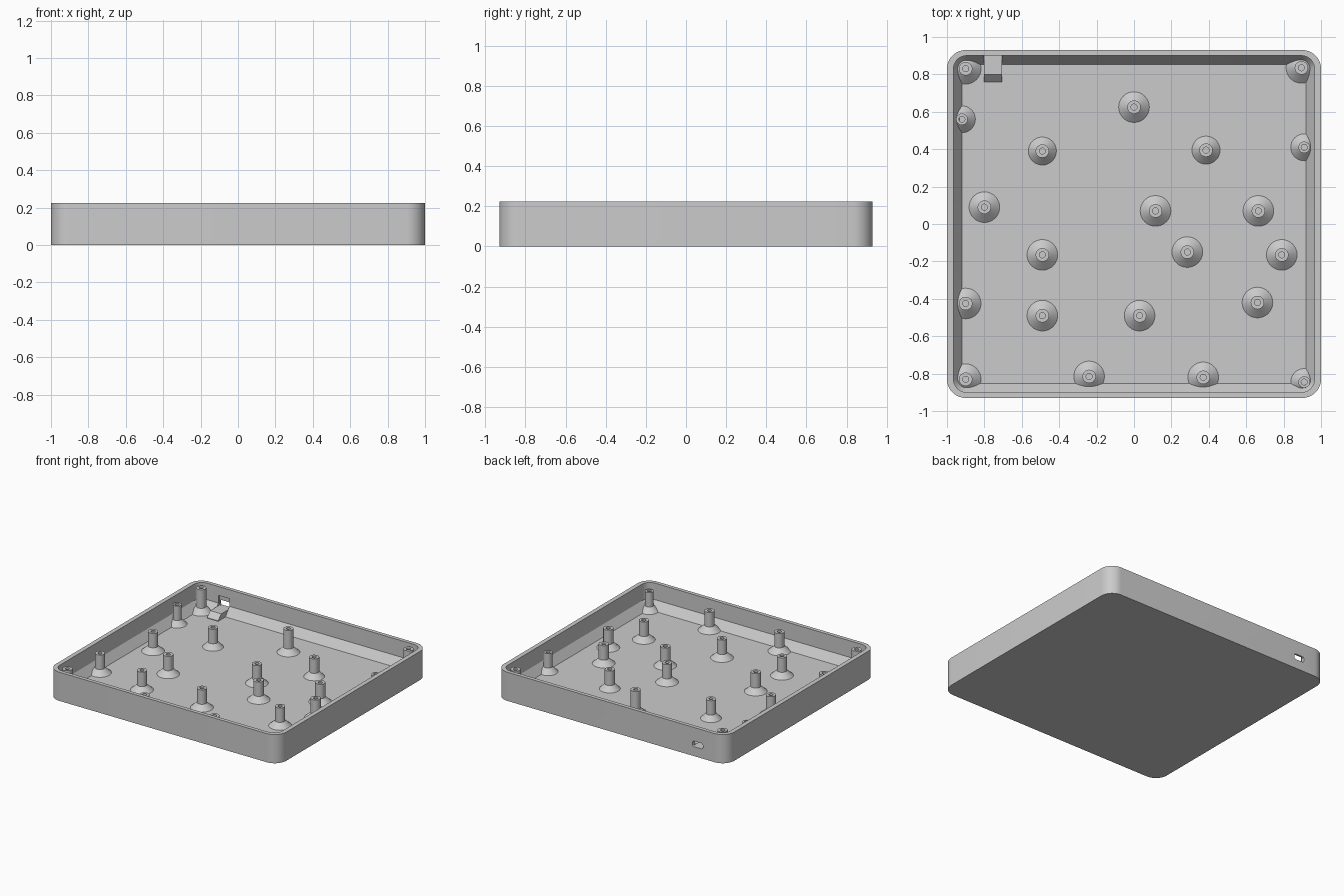
import bpy, bmesh
from math import sin, cos, pi

old = bpy.data.objects.get("Cube")
if old:
    bpy.data.objects.remove(old, do_unlink=True)

grey = bpy.data.materials.new("plain_grey")
grey.use_nodes = True
colour = (0.6, 0.6, 0.6, 1)
grey.diffuse_color = colour
grey.node_tree.nodes["Principled BSDF"].inputs["Base Color"].default_value = colour

FLOOR = 0.03
RIM = 0.225


def finish(bm, name, smooth=True):
    bmesh.ops.recalc_face_normals(bm, faces=bm.faces)
    mesh = bpy.data.meshes.new(name)
    bm.to_mesh(mesh)
    bm.free()
    mesh.materials.append(grey)
    obj = bpy.data.objects.new(name, mesh)
    bpy.context.collection.objects.link(obj)
    if smooth:
        smooth_sharp(obj)
    return obj


def smooth_sharp(obj):
    bpy.ops.object.select_all(action='DESELECT')
    obj.select_set(True)
    bpy.context.view_layer.objects.active = obj
    bpy.ops.object.shade_smooth_by_angle(angle=pi / 6)


def loft(name, rings, smooth=True):
    """Skin a stack of equal point rings and cap both ends."""
    bm = bmesh.new()
    loops = [[bm.verts.new(p) for p in ring] for ring in rings]
    n = len(loops[0])
    for a, b in zip(loops, loops[1:]):
        for i in range(n):
            j = (i + 1) % n
            bm.faces.new((a[i], a[j], b[j], b[i]))
    bm.faces.new(loops[0])
    bm.faces.new(loops[-1])
    return finish(bm, name, smooth)


def rounded_ring(hx, hy, r, z, cx=0, steps=10):
    pts = []
    for q, (sx, sy) in enumerate([(1, 1), (-1, 1), (-1, -1), (1, -1)]):
        for k in range(steps + 1):
            a = (q + k / steps) * pi / 2
            pts.append((cx + sx * (hx - r) + r * cos(a), sy * (hy - r) + r * sin(a), z))
    return pts


def circle(x, y, r, z, n=32):
    return [(x + r * cos(2 * pi * i / n), y + r * sin(2 * pi * i / n), z) for i in range(n)]


def prism(name, x0, x1, profile):
    """Extrude a (y, z) profile along x."""
    return loft(name, [[(x, y, z) for y, z in profile] for x in (x0, x1)], False)


# Tray with sloped skirt around the floor
tray = loft("tray", [
    rounded_ring(1, 0.93, 0.1, 0),
    rounded_ring(1, 0.93, 0.1, RIM),
    rounded_ring(0.965, 0.9, 0.07, RIM),
    rounded_ring(0.965, 0.9, 0.07, 0.095),
    rounded_ring(0.92, 0.852, 0.03, FLOOR),
])

# Port: thinned pocket inside the back wall, then a rounded slot through it
PORT_X = -0.753
pocket = prism("pocket_cutter", PORT_X - 0.048, PORT_X + 0.048,
               [(0.84, 0.074), (0.915, 0.074), (0.915, 0.155), (0.84, 0.155)])
slot = loft("slot_cutter", [
    [(x, y, z + 0.096) for x, z, _ in rounded_ring(0.045, 0.022, 0.015, 0, PORT_X, 5)]
    for y in (0.87, 1.0)], False)
for cutter in (pocket, slot):
    cutter.hide_render = True
    mod = tray.modifiers.new(cutter.name, 'BOOLEAN')
    mod.operation = 'DIFFERENCE'
    mod.solver = 'EXACT'
    mod.object = cutter
graph = bpy.context.evaluated_depsgraph_get()
cut_mesh = bpy.data.meshes.new_from_object(tray.evaluated_get(graph))
tray.modifiers.clear()
tray.data = cut_mesh
for cutter in (pocket, slot):
    bpy.data.objects.remove(cutter, do_unlink=True)
smooth_sharp(tray)

# Ledge under the port
prism("port_ledge", PORT_X - 0.048, PORT_X + 0.048,
      [(0.91, 0.02), (0.76, 0.02), (0.76, FLOOR + 0.005), (0.8, 0.074), (0.91, 0.074)])


# Hollow posts with conical feet
def post(name, x, y, foot, top):
    shaft = 0.036 if foot > 0.074 else 0.031
    profile = [(foot, FLOOR - 0.01), (foot, FLOOR), (shaft, 0.07), (shaft, top),
               (0.016, top), (0.016, 0.05)]
    loft(name, [circle(x, y, r, z) for r, z in profile])


tall = [(0, 0.625), (-0.9, 0.83), (0.895, 0.835), (-0.9, -0.83)]
wide = [(-0.8, 0.09), (0.115, 0.07), (0.665, 0.07), (-0.49, -0.165), (0.285, -0.15),
        (0.79, -0.165), (-0.49, -0.49), (0.03, -0.49), (0.66, -0.42), (-0.24, -0.815),
        (0.37, -0.82), (-0.9, -0.425)]
medium = [(-0.49, 0.39), (0.385, 0.395)]
small = [(-0.92, 0.56), (0.91, 0.41), (0.91, -0.845)]
for kind, spots, foot, top in (("tall", tall, 0.082, 0.215), ("wide", wide, 0.082, 0.183),
                               ("medium", medium, 0.075, 0.183), ("small", small, 0.072, 0.183)):
    for i, (x, y) in enumerate(spots, 1):
        post(f"{kind}_post_{i}", x, y, foot, top)
